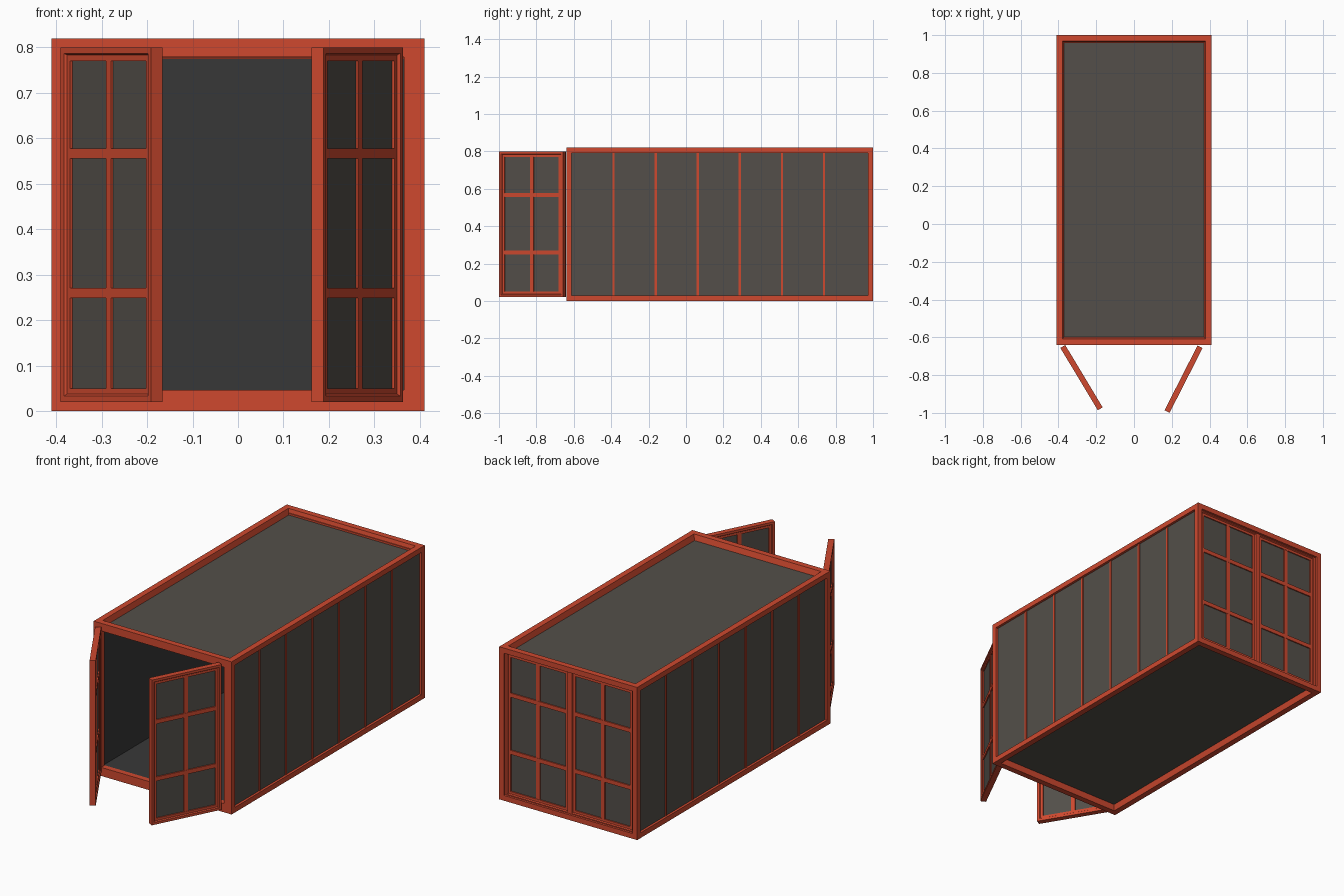
import bpy, bmesh, math
from mathutils import Matrix, Vector

if "Cube" in bpy.data.objects:
    bpy.data.objects.remove(bpy.data.objects["Cube"])


def material(name, rgb):
    m = bpy.data.materials.new(name)
    m.diffuse_color = (*rgb, 1)
    m.use_nodes = True
    m.node_tree.nodes["Principled BSDF"].inputs["Base Color"].default_value = m.diffuse_color
    return m


RED = material("red_paint", (0.62, 0.066, 0.028))
PANEL = material("warm_grey_panel", (0.087, 0.078, 0.067))
LINER = material("dark_grey_liner", (0.039, 0.039, 0.039))


def finish(name, bm, mat, mx=None):
    if mx is not None:
        bmesh.ops.transform(bm, matrix=mx, verts=bm.verts)
    bmesh.ops.recalc_face_normals(bm, faces=bm.faces)
    me = bpy.data.meshes.new(name)
    bm.to_mesh(me)
    bm.free()
    me.materials.append(mat)
    ob = bpy.data.objects.new(name, me)
    bpy.context.collection.objects.link(ob)
    return ob


def add_box(bm, lo, hi):
    lo, hi = Vector(lo), Vector(hi)
    c, s = (lo + hi) / 2, hi - lo
    bmesh.ops.create_cube(bm, size=1, matrix=Matrix.Translation(c) @ Matrix.Diagonal((*s, 1)))


def boxes(name, mat, items, mx=None):
    bm = bmesh.new()
    for lo, hi in items:
        add_box(bm, lo, hi)
    return finish(name, bm, mat, mx)


def add_ring(bm, a0, a1, b0, b1, profile, axes):
    """Sweep a closed (inset, depth) profile round a rectangle."""
    loops = []
    for i, d in profile:
        pts = [(a0 + i, b0 + i), (a1 - i, b0 + i), (a1 - i, b1 - i), (a0 + i, b1 - i)]
        loops.append([bm.verts.new((a, b, d) if axes == "xy" else (a, d, b)) for a, b in pts])
    n = len(loops)
    for k in range(n):
        p, q = loops[k], loops[(k + 1) % n]
        for j in range(4):
            m = (j + 1) % 4
            bm.faces.new((p[j], p[m], q[m], q[j]))


# overall sizes
W, Y0, Y1, H = 0.41, -0.64, 1.0, 0.82

# roof and base rails, chamfered on their inner edge
for name, z, s in (("roof_rail", H, -1), ("base_rail", 0, 1)):
    bm = bmesh.new()
    prof = [(0, z), (0.032, z), (0.042, z + s * 0.035), (0.03, z + s * 0.045),
            (0.03, z + s * 0.028), (0, z + s * 0.028)]
    add_ring(bm, -W, W, Y0, Y1, prof, "xy")
    finish(name, bm, RED)

# corner posts
for s in (-1, 1):
    side = "left" if s < 0 else "right"
    mx = Matrix.Diagonal((s, 1, 1, 1))
    boxes(side + "_front_post", RED, [((0.365, Y0, 0.01), (W, Y0 + 0.028, 0.81))], mx)
    boxes(side + "_back_post", RED, [((0.383, Y1 - 0.028, 0.01), (W, Y1, 0.81))], mx)

    # side wall panel and thin dividing strips
    boxes(side + "_wall", PANEL, [((0.38, Y0 + 0.015, 0.015), (0.397, Y1 - 0.015, 0.805))], mx)
    strips = []
    for i in range(6):
        y = -0.387 + 0.225 * i
        strips.append(((0.39, y - 0.006, 0.02), (0.401, y + 0.006, 0.8)))
    boxes(side + "_wall_strips", RED, strips, mx)
    # inner wall lining
    boxes(side + "_lining", LINER, [((0.372, Y0 + 0.02, 0.04), (0.381, 0.95, 0.785))], mx)

# front sill and header
boxes("front_sill", RED, [((-0.37, Y0, 0.01), (0.37, Y0 + 0.03, 0.046))])
boxes("front_header", RED, [((-0.37, Y0, 0.779), (0.37, Y0 + 0.03, 0.81))])

# roof and underside panels, inner linings
boxes("roof_panel", PANEL, [((-0.38, Y0 + 0.02, 0.783), (0.38, 0.97, 0.79))])
boxes("underside_panel", PANEL, [((-0.38, Y0 + 0.02, 0.03), (0.38, 0.97, 0.038))])
boxes("floor_lining", LINER, [((-0.375, Y0 + 0.02, 0.038), (0.375, 0.95, 0.045))])
boxes("ceiling_lining", LINER, [((-0.375, Y0 + 0.02, 0.778), (0.375, 0.95, 0.783))])
boxes("back_lining", LINER, [((-0.375, 0.945, 0.04), (0.375, 0.952, 0.785))])


def door(name, mx):
    """Door from local x = 0 (hinge), outer face at local y = 0."""
    w, t, z0, z1 = 0.385, 0.03, 0.02, 0.80
    bm = bmesh.new()
    # stepped rim
    add_ring(bm, 0, w, z0, z1, [(0, 0), (0.013, 0), (0.017, 0.006), (0.03, 0.006),
                                (0.03, t - 0.006), (0.017, t - 0.006), (0.013, t), (0, t)], "xz")
    # window bars
    add_box(bm, (w / 2 - 0.011, 0.007, z0 + 0.025), (w / 2 + 0.011, t - 0.007, z1 - 0.025))
    for z in (0.26, 0.567):
        add_box(bm, (0.02, 0.006, z - 0.011), (w - 0.02, t - 0.006, z + 0.011))
    finish(name + "_frame", bm, RED, mx)
    boxes(name + "_panes", PANEL, [((0.02, 0.012, z0 + 0.02), (w - 0.02, t - 0.012, z1 - 0.02))], mx)


T, MIRROR = Matrix.Translation, Matrix.Diagonal((-1, 1, 1, 1))
# open front doors
door("left_front_door", T((-0.39, -0.656, 0)) @ Matrix.Rotation(math.radians(-59), 4, "Z"))
door("right_front_door", MIRROR @ T((-0.363, -0.657, 0)) @ Matrix.Rotation(math.radians(-63), 4, "Z"))
# closed back doors
back = T((0.385, 0.988, 0)) @ Matrix.Rotation(math.pi, 4, "Z")
door("right_back_door", back)
door("left_back_door", MIRROR @ back)
